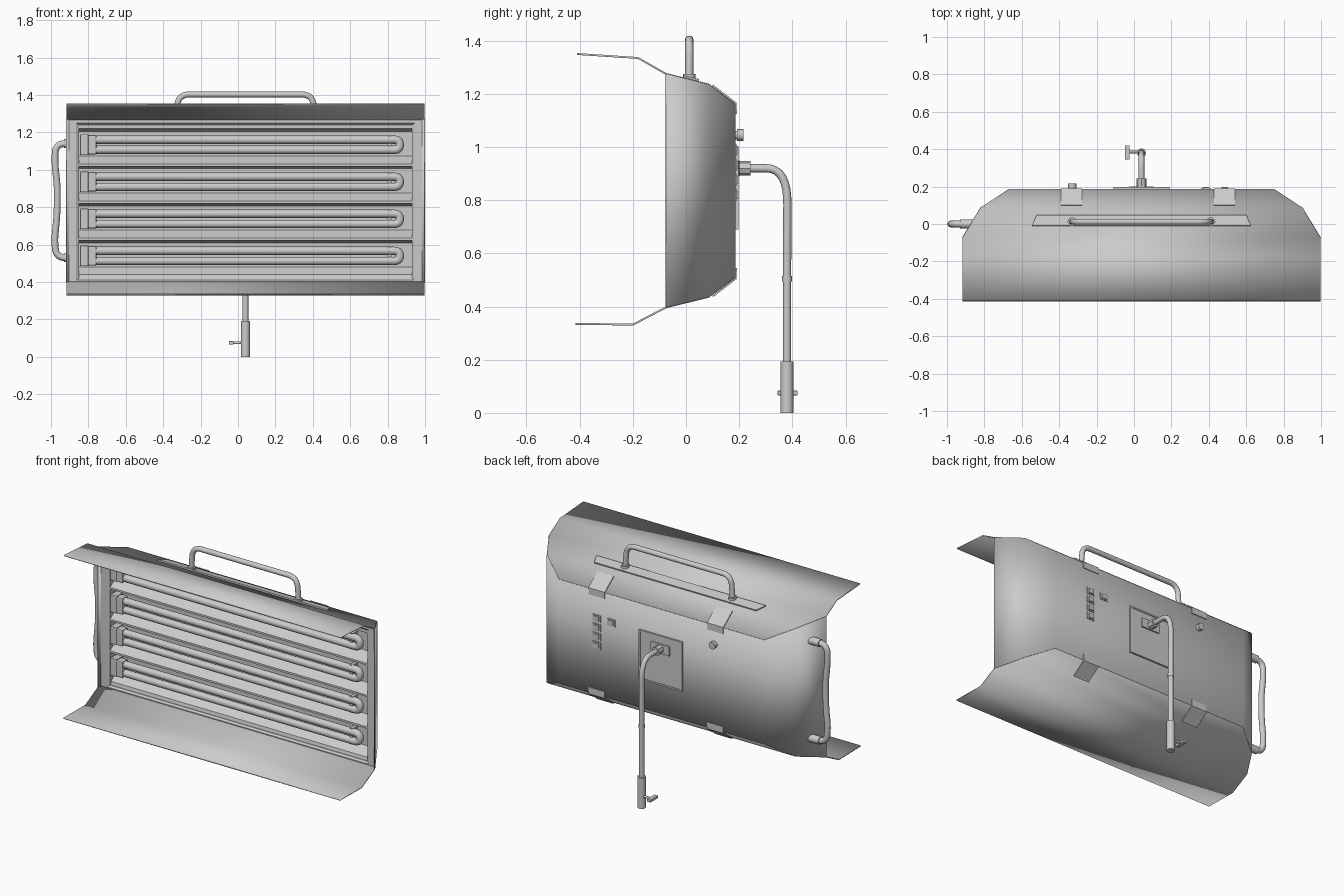
import bpy, bmesh, math
from mathutils import Vector

if "Cube" in bpy.data.objects:
    bpy.data.objects.remove(bpy.data.objects["Cube"], do_unlink=True)

CX = 0.04  # centre line of the lamp head

grey = bpy.data.materials.new("light grey")
grey.use_nodes = True
grey.diffuse_color = (0.6, 0.6, 0.6, 1)
grey.node_tree.nodes["Principled BSDF"].inputs["Base Color"].default_value = (0.6, 0.6, 0.6, 1)


def finish(ob, angle=None):
    ob.data.materials.clear()
    ob.data.materials.append(grey)
    bpy.ops.object.select_all(action="DESELECT")
    ob.select_set(True)
    bpy.context.view_layer.objects.active = ob
    if angle:
        bpy.ops.object.shade_smooth_by_angle(angle=math.radians(angle))
    return ob


def mesh_object(name, bm, angle=None):
    bmesh.ops.recalc_face_normals(bm, faces=bm.faces)
    me = bpy.data.meshes.new(name)
    bm.to_mesh(me)
    bm.free()
    ob = bpy.data.objects.new(name, me)
    bpy.context.collection.objects.link(ob)
    return finish(ob, angle)


def loft(name, rows, thick=0.0, angle=None, offset=0):
    """Skin a grid of point rows, with optional sheet thickness."""
    bm = bmesh.new()
    grid = [[bm.verts.new(p) for p in row] for row in rows]
    for a, b in zip(grid, grid[1:]):
        for i in range(len(a) - 1):
            bm.faces.new((a[i], a[i + 1], b[i + 1], b[i]))
    ob = mesh_object(name, bm, angle)
    if thick:
        mod = ob.modifiers.new("thickness", "SOLIDIFY")
        mod.thickness = thick
        mod.offset = offset
    return ob


def box(name, centre, size, bevel=0.0):
    bm = bmesh.new()
    bmesh.ops.create_cube(bm, size=1)
    for v in bm.verts:
        v.co = Vector([c + s * k for c, s, k in zip(centre, size, v.co)])
    if bevel:
        bmesh.ops.bevel(bm, geom=bm.edges[:], offset=bevel, segments=2, affect="EDGES", profile=0.5)
    return mesh_object(name, bm)


def rod(name, start, end, radius, sides=20):
    a, b = Vector(start), Vector(end)
    bpy.ops.mesh.primitive_cylinder_add(vertices=sides, radius=radius, depth=(b - a).length, location=(a + b) / 2)
    ob = bpy.context.object
    ob.name = name
    ob.rotation_euler = (b - a).to_track_quat("Z", "Y").to_euler()
    return finish(ob, 40)


def tube(name, points, radius, bend):
    """Round pipe through points, with filleted corners."""
    pts = [Vector(p) for p in points]
    path = [pts[0]]
    for a, b, c in zip(pts, pts[1:], pts[2:]):
        p = b + (a - b).normalized() * min(bend, (a - b).length * 0.49)
        q = b + (c - b).normalized() * min(bend, (c - b).length * 0.49)
        for i in range(9):
            t = i / 8
            path.append(p * (1 - t) ** 2 + b * 2 * t * (1 - t) + q * t * t)
    path.append(pts[-1])
    cu = bpy.data.curves.new(name, "CURVE")
    cu.dimensions = "3D"
    cu.bevel_depth = radius
    cu.bevel_resolution = 4
    cu.use_fill_caps = True
    sp = cu.splines.new("POLY")
    sp.points.add(len(path) - 1)
    for s, p in zip(sp.points, path):
        s.co = (*p, 1)
    ob = bpy.data.objects.new(name, cu)
    bpy.context.collection.objects.link(ob)
    finish(ob)
    bpy.ops.object.convert(target="MESH")
    return finish(bpy.context.object, 50)


# Curved flaps above and below: half width, y, z
upper = [(0.957, -0.41, 1.35), (0.957, -0.18, 1.335), (0.957, -0.075, 1.275), (0.86, 0.085, 1.235), (0.71, 0.183, 1.16)]
lower = [(0.957, -0.415, 0.335), (0.957, -0.2, 0.332), (0.957, -0.075, 0.397), (0.86, 0.085, 0.437), (0.71, 0.183, 0.51)]
for name, prof in (("upper_flap", upper), ("lower_flap", lower)):
    loft(name, [[(CX - w, y, z), (CX + w, y, z)] for w, y, z in prof], 0.007, 40)

# Wrapped housing wall, trimmed to the flaps
side = list(zip(lower[2:], upper[2:]))
outline = [(-1, s) for s in side] + [(1, s) for s in reversed(side)]
loft("housing_wall", [[(CX + k * lo[0], lo[1], lo[2]), (CX + k * hi[0], hi[1], hi[2])]
                      for k, (lo, hi) in outline], 0.006, 40)

# Front frame with a recessed lip
L, R, B, T = -0.85, 0.93, 0.42, 1.24
corners = [(0, 0), (1, 0), (1, 1), (0, 1), (0, 0)]


def ring(l, r, b, t, y):
    return [(r if i else l, y, t if j else b) for i, j in corners]


loft("front_frame", [ring(-0.91, 0.99, 0.4, 1.27, -0.06), ring(L - 0.015, R + 0.015, B - 0.01, T + 0.01, -0.06),
                     ring(L, R, B, T, -0.05), ring(L, R, B, T, 0.02)])

# Ridged reflector behind the lamps
lamps = [0.54, 0.738, 0.936, 1.134]
profile = [(-0.045, B), (-0.04, B + 0.02)]
for i, z in enumerate(lamps):
    profile += [(0.015, z - 0.06), (0.015, z + 0.07)]
    profile += [(-0.05, z + 0.083), (-0.05, z + 0.095)] if i < 3 else [(-0.05, T - 0.02), (-0.05, T)]
loft("reflector", [[(L, y, z), (R, y, z)] for y, z in profile])

# Twin tube lamps with sockets
for z in lamps:
    tube("lamp_tube", [(-0.77, -0.032, z + 0.027), (0.865, -0.032, z + 0.027),
                       (0.865, -0.032, z - 0.027), (-0.77, -0.032, z - 0.027)], 0.022, 0.03)
    box("lamp_collar", (-0.78, -0.032, z), (0.045, 0.052, 0.105), 0.008)
    box("lamp_socket", (-0.822, -0.025, z), (0.045, 0.06, 0.11), 0.004)
    box("lamp_end_clip", (0.81, -0.014, z), (0.02, 0.05, 0.1))

# Top handle on its base plate
loft("top_handle_plate", [[(CX - 0.585, -0.01, 1.264), (CX + 0.585, -0.01, 1.264)],
                          [(CX - 0.56, 0.048, 1.25), (CX + 0.56, 0.048, 1.25)]], 0.012)
tube("top_handle", [(CX - 0.372, 0.012, 1.25), (CX - 0.36, 0.012, 1.403),
                    (CX + 0.36, 0.012, 1.403), (CX + 0.372, 0.012, 1.25)], 0.016, 0.06)
for k in (-1, 1):
    rod("top_handle_foot", (CX + k * 0.371, 0.012, 1.25), (CX + k * 0.371, 0.012, 1.275), 0.024)

# Side grip handle with collars
tube("side_handle", [(-0.87, 0, 1.14), (-0.975, 0, 1.14), (-0.98, 0, 1.04), (-0.965, 0, 0.9),
                     (-0.968, 0, 0.75), (-0.982, 0, 0.62), (-0.97, 0, 0.53), (-0.87, 0, 0.53)], 0.018, 0.05)
for z in (0.53, 1.14):
    rod("side_handle_collar", (-0.93, 0, z), (-0.86, 0, z), 0.024)

# Mounting plate on the back, with a raised rim
box("back_plate", (CX, 0.188, 0.845), (0.3, 0.008, 0.31))
for k in (-1, 1):
    box("plate_rim_side", (CX + k * 0.145, 0.191, 0.845), (0.01, 0.012, 0.31))
    box("plate_rim_end", (CX, 0.191, 0.845 + k * 0.15), (0.3, 0.012, 0.01))
box("arm_bracket", (CX, 0.194, 0.92), (0.13, 0.014, 0.06), 0.003)

# Bent support arm and stand socket
rod("arm_neck", (CX, 0.185, 0.92), (CX, 0.21, 0.92), 0.019)
rod("arm_nut", (CX, 0.2, 0.92), (CX, 0.242, 0.92), 0.027, 8)
tube("support_arm", [(CX, 0.22, 0.92), (CX, 0.382, 0.92), (CX, 0.38, 0.5), (CX, 0.38, 0.15)], 0.0155, 0.135)
rod("arm_joint", (CX, 0.38, 0.495), (CX, 0.38, 0.515), 0.019)
rod("stand_socket", (CX, 0.38, 0), (CX, 0.38, 0.193), 0.024, 24)
rod("clamp_screw", (CX, 0.385, 0.075), (-0.03, 0.385, 0.075), 0.007)
box("clamp_grip", (-0.036, 0.382, 0.075), (0.026, 0.076, 0.018), 0.004)

# Switches and knob on the back
for x, z in [(0.485, 0.82 + 0.056 * i) for i in range(4)] + [(0.385, 0.988)]:
    box("switch_frame", (x, 0.187, z), (0.055, 0.008, 0.044))
    box("switch_rocker", (x, 0.191, z), (0.036, 0.012, 0.03), 0.002)
rod("knob_base", (-0.33, 0.18, 1.045), (-0.33, 0.198, 1.045), 0.016)
rod("knob", (-0.33, 0.192, 1.045), (-0.33, 0.216, 1.045), 0.022, 12)

# Bent clips that hold the flaps to the housing
for x in (0.485, -0.335):
    for name, pts in (("upper_clip", [(0.1, 1.232), (0.188, 1.165), (0.188, 1.125)]),
                      ("lower_clip", [(0.1, 0.438), (0.188, 0.505), (0.188, 0.545)])):
        loft(name, [[(x - 0.056, y, z), (x + 0.056, y, z)] for y, z in pts], 0.006)
